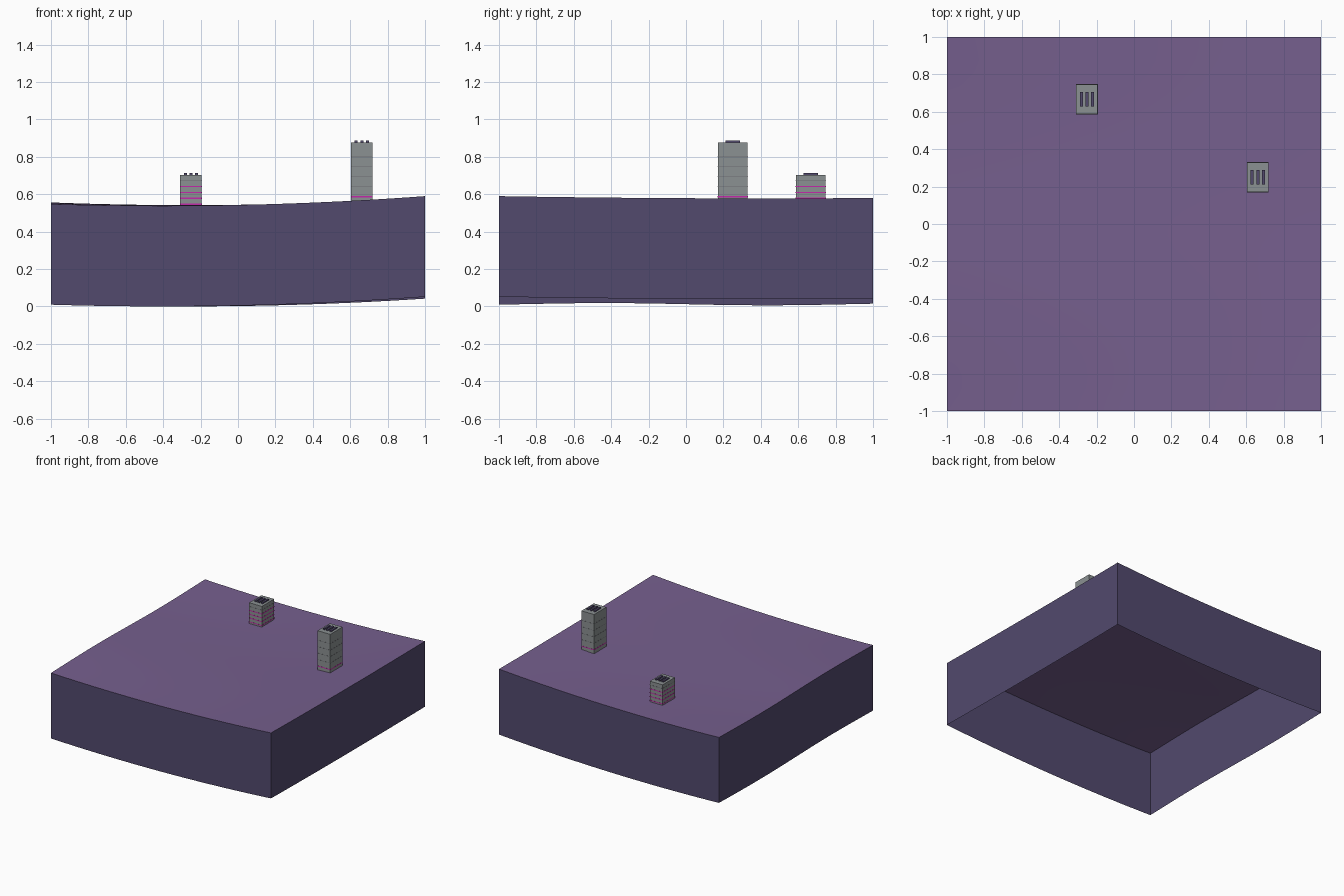
import bpy, bmesh, math

cube = bpy.data.objects.get("Cube")
if cube:
    bpy.data.objects.remove(cube, do_unlink=True)


def material(name, rgb):
    m = bpy.data.materials.new(name)
    m.use_nodes = True
    m.diffuse_color = (*rgb, 1)
    m.node_tree.nodes["Principled BSDF"].inputs["Base Color"].default_value = (*rgb, 1)
    return m


GROUND = material("purple ground", (0.18, 0.115, 0.27))
WALL = material("dark violet", (0.085, 0.067, 0.155))
GREY = material("concrete grey", (0.26, 0.285, 0.29))
TRIM = material("dark grey trim", (0.16, 0.16, 0.18))
PINK = material("magenta windows", (0.55, 0.02, 0.4))
THICK = 0.538


def height(x, y):
    """Gently rolling land, nearly level."""
    left = -0.006 * math.sin(3.6 * y)
    right = -0.005 * y + 0.006 * (y * y - 0.4)
    t = (x + 1) / 2
    return 0.002 + 0.0155 * x + 0.026 * x * x + left * (1 - t) + right * t


def make_object(name, bm, mats):
    mesh = bpy.data.meshes.new(name)
    bm.to_mesh(mesh)
    bm.free()
    for m in mats:
        mesh.materials.append(m)
    ob = bpy.data.objects.new(name, mesh)
    bpy.context.collection.objects.link(ob)
    return ob


def box(name, lo, hi, mat):
    bm = bmesh.new()
    bmesh.ops.create_cube(bm, size=1)
    for v in bm.verts:
        v.co = [(a + b) / 2 + c * (b - a) for a, b, c in zip(lo, hi, v.co)]
    return make_object(name, bm, [mat])


# Land: rolling sheet with a skirt hanging from its rim, open below
bm = bmesh.new()
bmesh.ops.create_grid(bm, x_segments=32, y_segments=32, size=1)
rim = [e for e in bm.edges if e.is_boundary]
skirt = bmesh.ops.extrude_edge_only(bm, edges=rim)["geom"]
low = {v for v in skirt if isinstance(v, bmesh.types.BMVert)}
for v in bm.verts:
    v.co.z = height(v.co.x, v.co.y) + (0 if v in low else THICK)
floor = min(v.co.z for v in bm.verts)
for v in bm.verts:
    v.co.z -= floor
bmesh.ops.recalc_face_normals(bm, faces=bm.faces)
if sum(f.normal.z for f in bm.faces) < 0:
    bmesh.ops.reverse_faces(bm, faces=bm.faces)
for f in bm.faces:
    f.material_index = 0 if abs(f.normal.z) > 0.5 else 1
land = make_object("land_block", bm, [GROUND, WALL])
bpy.context.view_layer.objects.active = land
land.select_set(True)
bpy.ops.object.shade_smooth_by_angle(angle=math.radians(30))
land.select_set(False)


# Towers: plain block, window bands on each floor, three roof vents
def tower(name, cx, cy, top, first, step, floors, lit):
    w, d = 0.0575, 0.08
    base = height(cx, cy) - floor + THICK - 0.003
    box(name + "_block", (cx - w, cy - d, base), (cx + w, cy + d, top), GREY)
    for i in range(floors):
        z = first + i * step
        pink = i < lit
        h = 0.0035 if pink else 0.0015
        g = 0.0008
        box(f"{name}_band_{i + 1}", (cx - w - g, cy - d - g, z - h),
            (cx + w + g, cy + d + g, z + h), PINK if pink else TRIM)
    for i in (-1, 0, 1):
        x = cx + i * 0.03
        box(f"{name}_roof_vent_{i + 2}", (x - 0.008, cy - 0.04, top - 0.002),
            (x + 0.008, cy + 0.04, top + 0.009), WALL)


tower("short_tower", -0.252, 0.667, 0.703, 0.546, 0.0315, 5, 4)
tower("tall_tower", 0.662, 0.25, 0.877, 0.587, 0.053, 5, 1)
